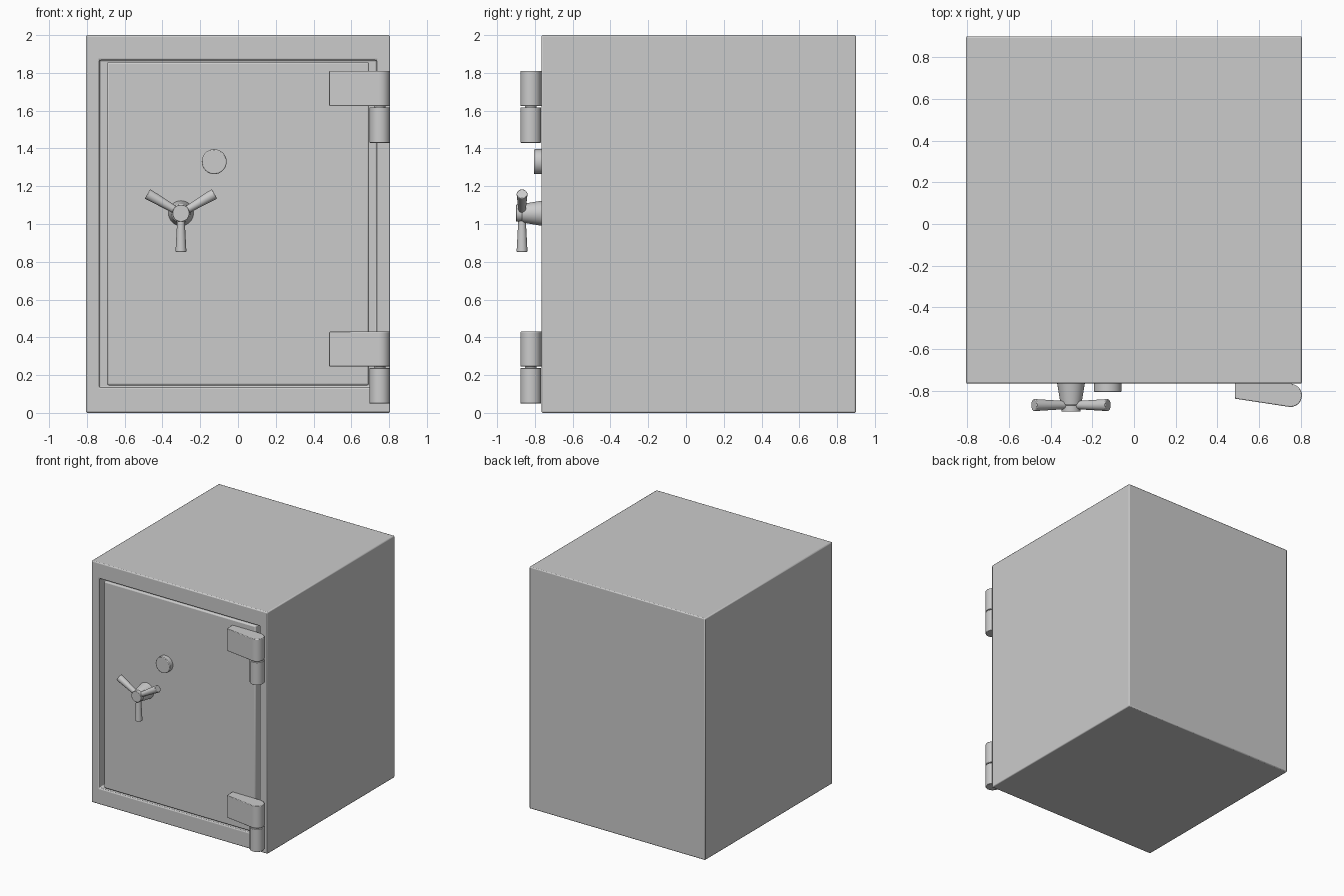
import bpy, bmesh
from math import cos, sin, radians
from mathutils import Vector, Matrix

if "Cube" in bpy.data.objects:
    bpy.data.objects.remove(bpy.data.objects["Cube"])

FRONT = -0.765


def finish(bm, name, bevel=0.0, segments=2):
    bmesh.ops.recalc_face_normals(bm, faces=bm.faces)
    me = bpy.data.meshes.new(name)
    bm.to_mesh(me)
    bm.free()
    ob = bpy.data.objects.new(name, me)
    bpy.context.collection.objects.link(ob)
    if bevel:
        mod = ob.modifiers.new("Bevel", 'BEVEL')
        mod.width = bevel
        mod.segments = segments
        mod.limit_method = 'ANGLE'
        mod.angle_limit = radians(40)
    bpy.ops.object.select_all(action='DESELECT')
    ob.select_set(True)
    bpy.context.view_layer.objects.active = ob
    bpy.ops.object.shade_smooth_by_angle(angle=radians(30))
    return ob


def box(lo, hi):
    bm = bmesh.new()
    lo, hi = Vector(lo), Vector(hi)
    mat = Matrix.Translation((lo + hi) / 2) @ Matrix.Diagonal((*(hi - lo), 1))
    bmesh.ops.create_cube(bm, size=1, matrix=mat)
    return bm


def lathe(name, profile, origin, direction, bevel=0.0, sides=32):
    """Turn (radius, height) points around a direction, capping both ends."""
    bm = bmesh.new()
    rot = Vector(direction).to_track_quat('Z', 'Y')
    rings = []
    for r, h in profile:
        rings.append([bm.verts.new(Vector(origin) + rot @ Vector(
            (r * cos(radians(360 * i / sides)), r * sin(radians(360 * i / sides)), h)))
            for i in range(sides)])
    for a, b in zip(rings, rings[1:]):
        for i in range(sides):
            j = (i + 1) % sides
            bm.faces.new((a[i], a[j], b[j], b[i]))
    bm.faces.new(rings[0])
    bm.faces.new(rings[-1])
    return finish(bm, name, bevel)


def prism(name, outline, z0, z1, bevel=0.0):
    """Extrude an xy outline upwards."""
    bm = bmesh.new()
    face = bm.faces.new([bm.verts.new((x, y, z0)) for x, y in outline])
    ext = bmesh.ops.extrude_face_region(bm, geom=[face], use_keep_orig=True)
    bmesh.ops.translate(bm, vec=(0, 0, z1 - z0),
                        verts=[v for v in ext["geom"] if isinstance(v, bmesh.types.BMVert)])
    return finish(bm, name, bevel)


# Body with a recessed door opening in its front
bm = box((-0.805, FRONT, 0), (0.805, 0.9, 2))
bm.faces.ensure_lookup_table()
front = min(bm.faces, key=lambda f: f.calc_center_median().y)
bmesh.ops.inset_individual(bm, faces=[front], thickness=0.1)
for v in front.verts:
    v.co.z = 1.867 if v.co.z > 1 else 0.135
hole = bmesh.ops.extrude_discrete_faces(bm, faces=[front])["faces"][0]
bmesh.ops.translate(bm, verts=hole.verts, vec=(0, 0.12, 0))
finish(bm, "safe_body", 0.008)

# Door, flush with the frame and separated by a narrow gap
finish(box((-0.694, FRONT + 0.001, 0.146), (0.694, FRONT + 0.12, 1.857)), "door", 0.01)

# Hinges: door leaf with a rounded end, above a fixed barrel
cx, cy, cr = 0.75, -0.822, 0.055
leaf = [(0.483, FRONT + 0.005), (0.483, -0.837)]
leaf += [(cx + cr * cos(radians(a)), cy + cr * sin(radians(a))) for a in range(-98, 91, 12)]
leaf += [(cx, FRONT + 0.005)]
for label, z in (("lower", 0.05), ("upper", 1.43)):
    prism(label + "_hinge_leaf", leaf, z + 0.195, z + 0.38, 0.004)
    lathe(label + "_hinge_barrel", [(cr, 0), (cr, 0.188)], (cx, cy, z), (0, 0, 1), 0.003)
    lathe(label + "_hinge_pin", [(0.03, 0), (0.03, 0.03)], (cx, cy, z + 0.18), (0, 0, 1))

# Lock dial
lathe("lock_dial", [(0.066, -0.005), (0.066, 0.04)], (-0.126, FRONT, 1.33), (0, -1, 0), 0.005)

# Three-spoke handle
lathe("handle_hub", [(0.067, -0.005), (0.05, 0.098), (0.045, 0.104), (0.045, 0.135)],
      (-0.302, FRONT, 1.057), (0, -1, 0), 0.003)
for n, ang in enumerate((30, 150, 270)):
    d = (cos(radians(ang)), 0, sin(radians(ang)))
    lathe(f"handle_spoke_{n + 1}", [(0.019, 0.02), (0.029, 0.205)],
          (-0.302, -0.868, 1.057), d, 0.004, 20)
